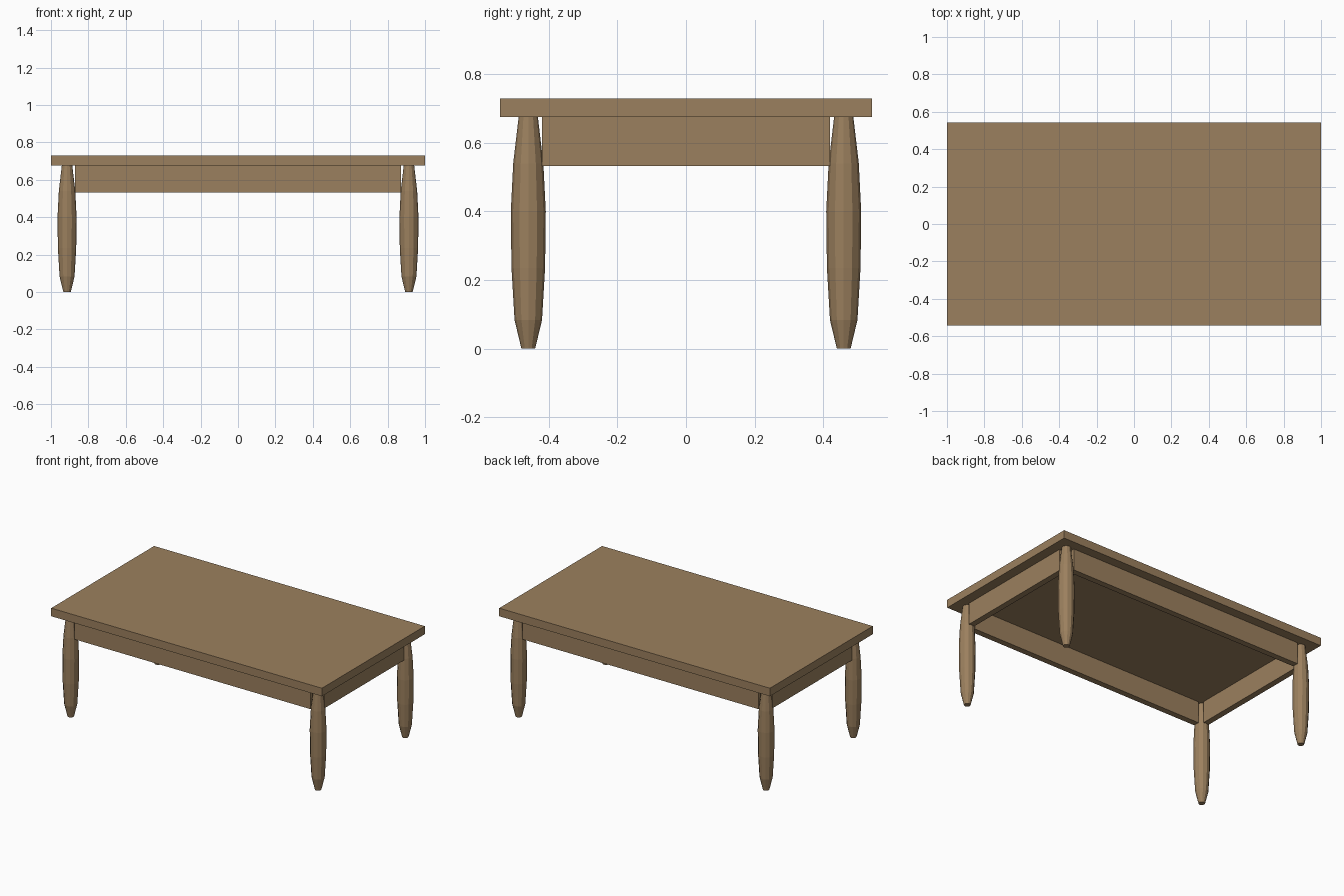
import bpy, bmesh, math

if "Cube" in bpy.data.objects:
    bpy.data.objects.remove(bpy.data.objects["Cube"])

wood = bpy.data.materials.new("brown wood")
wood.diffuse_color = (0.33, 0.216, 0.112, 1)
wood.use_nodes = True
wood.node_tree.nodes["Principled BSDF"].inputs["Base Color"].default_value = wood.diffuse_color

LEG_X, LEG_Y = 0.914, 0.46
TOP_Z = 0.676


def finish(name, bm):
    bmesh.ops.recalc_face_normals(bm, faces=bm.faces)
    mesh = bpy.data.meshes.new(name)
    bm.to_mesh(mesh)
    bm.free()
    mesh.materials.append(wood)
    ob = bpy.data.objects.new(name, mesh)
    bpy.context.collection.objects.link(ob)
    return ob


def box(name, center, size):
    bm = bmesh.new()
    bmesh.ops.create_cube(bm, size=1)
    bmesh.ops.scale(bm, vec=size, verts=bm.verts)
    bmesh.ops.translate(bm, vec=center, verts=bm.verts)
    return finish(name, bm)


def turned(name, x, y, profile, sides=12):
    bm = bmesh.new()
    rings = []
    for r, z in profile:
        rings.append([bm.verts.new((x + r * math.cos(math.tau * i / sides),
                                    y + r * math.sin(math.tau * i / sides), z))
                      for i in range(sides)])
    for a, b in zip(rings, rings[1:]):
        for i in range(sides):
            j = (i + 1) % sides
            bm.faces.new((a[i], a[j], b[j], b[i]))
    bm.faces.new(rings[0])
    bm.faces.new(rings[-1])
    return finish(name, bm)


# Table top
box("table_top", (0, 0, 0.703), (2, 1.086, 0.054))

# Apron boards, centred on the legs and stopping short of them
for s, side in ((-1, "front"), (1, "back")):
    box(side + "_apron", (0, s * LEG_Y, 0.604), (1.742, 0.04, 0.144))
for s, side in ((-1, "left"), (1, "right")):
    box(side + "_apron", (s * LEG_X, 0, 0.604), (0.04, 0.84, 0.144))

# Turned legs, bulging in the middle and tapering to the foot
leg_profile = [(0.02, 0), (0.04, 0.083), (0.049, 0.235), (0.051, 0.4),
               (0.044, 0.54), (0.028, TOP_Z)]
for sx, lr in ((-1, "left"), (1, "right")):
    for sy, fb in ((-1, "front"), (1, "back")):
        turned(f"{fb}_{lr}_leg", sx * LEG_X, sy * LEG_Y, leg_profile)
